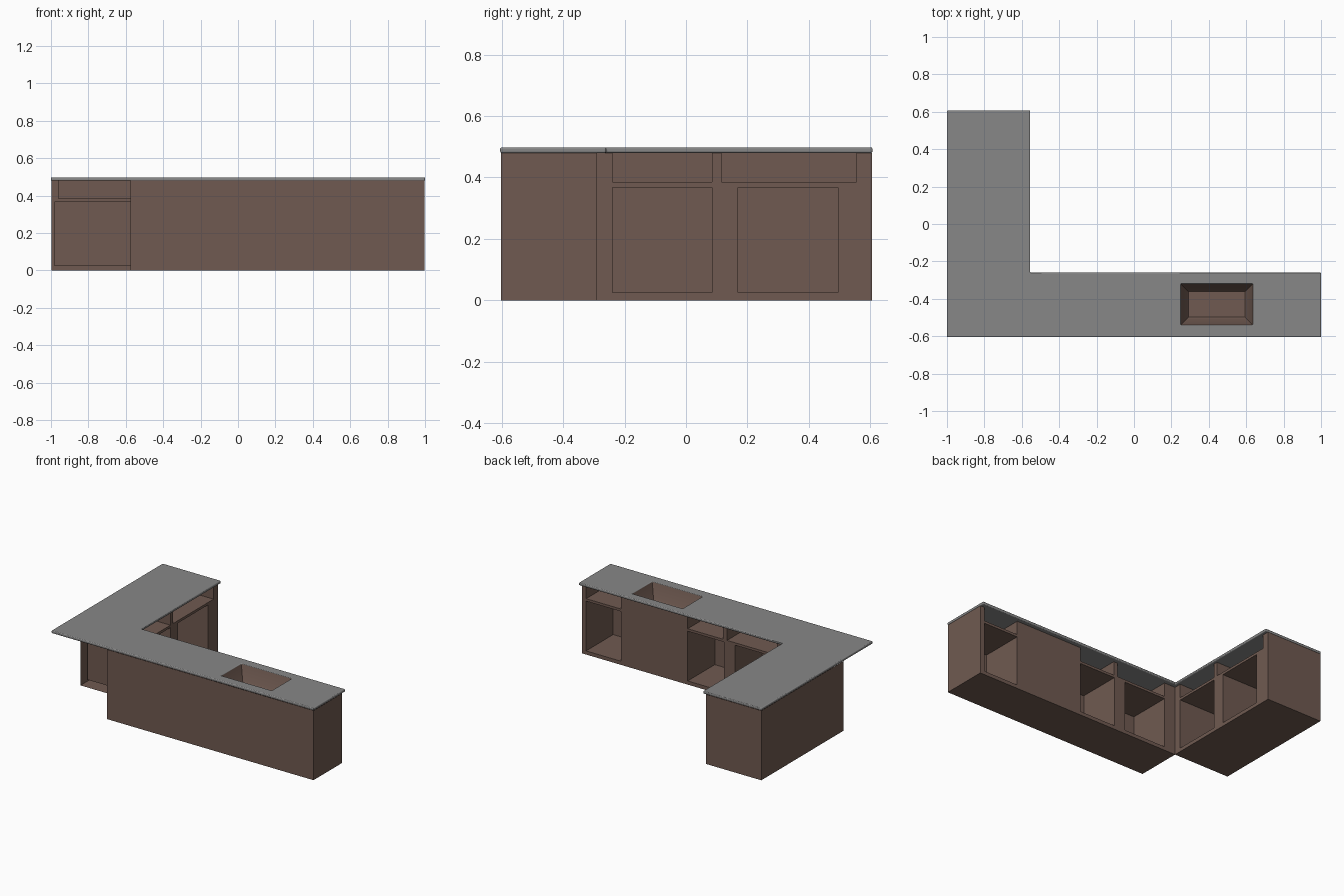
import bpy, bmesh, math
from mathutils import Vector

if "Cube" in bpy.data.objects:
    bpy.data.objects.remove(bpy.data.objects["Cube"])


def material(name, rgb):
    m = bpy.data.materials.new(name)
    m.diffuse_color = (*rgb, 1)
    m.use_nodes = True
    m.node_tree.nodes["Principled BSDF"].inputs["Base Color"].default_value = m.diffuse_color
    return m


BROWN = material("brown wood", (0.16, 0.102, 0.082))
GREY = material("grey stone", (0.245, 0.245, 0.245))
Z0, ZT, ZC = 0.0, 0.48, 0.498


def finish(name, bm, mat, normals=False):
    bmesh.ops.remove_doubles(bm, verts=bm.verts[:], dist=1e-5)
    if normals:
        bmesh.ops.recalc_face_normals(bm, faces=bm.faces[:])
    me = bpy.data.meshes.new(name)
    bm.to_mesh(me)
    bm.free()
    me.materials.append(mat)
    ob = bpy.data.objects.new(name, me)
    bpy.context.collection.objects.link(ob)
    return ob


def quad(bm, pts, toward):
    # quad whose normal points along the given direction
    f = bm.faces.new([bm.verts.new(p) for p in pts])
    f.normal_update()
    if f.normal.dot(Vector(toward)) < 0:
        f.normal_flip()


def cabinet(name, place, length, depth, openings):
    """Open-topped shell. u runs along the front, d into the cabinet.
    The end at u = 0 is left open towards the corner.
    openings: (u0, u1, z0, z1, cavity depth)"""
    bm = bmesh.new()
    o = Vector(place(0, 0, 0))

    def q(pts, n):
        quad(bm, [place(*p) for p in pts], Vector(place(*n)) - o)

    # front face with the openings left out
    us = sorted({0, length, *[v for h in openings for v in h[:2]]})
    zs = sorted({Z0, ZT, *[v for h in openings for v in h[2:4]]})
    for a, b in zip(us, us[1:]):
        for c, e in zip(zs, zs[1:]):
            mu, mz = (a + b) / 2, (c + e) / 2
            if not any(h[0] < mu < h[1] and h[2] < mz < h[3] for h in openings):
                q([(a, 0, c), (b, 0, c), (b, 0, e), (a, 0, e)], (0, -1, 0))
    # back, far end and floor
    L, D = length, depth
    q([(0, D, Z0), (L, D, Z0), (L, D, ZT), (0, D, ZT)], (0, 1, 0))
    q([(L, 0, Z0), (L, D, Z0), (L, D, ZT), (L, 0, ZT)], (1, 0, 0))
    q([(0, 0, Z0), (L, 0, Z0), (L, D, Z0), (0, D, Z0)], (0, 0, -1))
    # recessed cupboards and drawer slots
    for a, b, c, e, d in openings:
        q([(a, d, c), (b, d, c), (b, d, e), (a, d, e)], (0, -1, 0))
        q([(a, 0, c), (a, d, c), (a, d, e), (a, 0, e)], (1, 0, 0))
        q([(b, 0, c), (b, d, c), (b, d, e), (b, 0, e)], (-1, 0, 0))
        q([(a, 0, c), (b, 0, c), (b, d, c), (a, d, c)], (0, 0, 1))
        if e < ZT:
            q([(a, 0, e), (b, 0, e), (b, d, e), (a, d, e)], (0, 0, -1))
    return finish(name, bm, BROWN)


# side run, front faces +x
LOW, HIGH = (0.025, 0.368), (0.385, ZT)
cabinet("side_cabinet", lambda u, d, z: (-0.575 - d, -0.29 + u, z), 0.895, 0.423, [
    (0.05, 0.375, *LOW, 0.405), (0.46, 0.785, *LOW, 0.405),
    (0.05, 0.375, *HIGH, 0.387), (0.405, 0.845, *HIGH, 0.387)])

# main run, front faces +y
cabinet("main_cabinet", lambda u, d, z: (-0.575 + u, -0.29 - d, z), 1.573, 0.313, [
    (0.085, 0.405, *LOW, 0.295), (0.49, 0.765, *LOW, 0.295), (1.275, 1.54, *LOW, 0.295),
    (0.085, 0.465, *HIGH, 0.28), (0.495, 0.765, *HIGH, 0.28), (1.275, 1.54, *HIGH, 0.28)])

# L-shaped worktop with a sink cut-out
bm = bmesh.new()
xs = [-1, -0.555, 0.25, 0.635, 1]
ys = [-0.605, -0.54, -0.32, -0.26, 0.607]
for i in range(4):
    for j in range(4):
        if (j == 3 and i > 0) or (i == 2 and j == 1):
            continue
        quad(bm, [(xs[i + a], ys[j + b], ZT) for a, b in ((0, 0), (1, 0), (1, 1), (0, 1))], (0, 0, -1))
bmesh.ops.remove_doubles(bm, verts=bm.verts[:], dist=1e-5)
ext = bmesh.ops.extrude_face_region(bm, geom=bm.faces[:], use_keep_orig=True)
for v in ext["geom"]:
    if isinstance(v, bmesh.types.BMVert):
        v.co.z = ZC
top = finish("worktop", bm, GREY, True)
bev = top.modifiers.new("rounded edge", 'BEVEL')
bev.width, bev.segments, bev.limit_method = 0.005, 3, 'ANGLE'

# tapered sink basin
bm = bmesh.new()
rings = []
for inset, z in ((0, ZC - 0.005), (0.03, 0.40), (0.042, 0.385)):
    x0, x1, y0, y1 = 0.25 + inset, 0.635 - inset, -0.54 + inset, -0.32 - inset
    rings.append([Vector(p) for p in ((x0, y0, z), (x1, y0, z), (x1, y1, z), (x0, y1, z))])
mid = Vector((0.4425, -0.43, 0))
for lo, hi in zip(rings, rings[1:]):
    for k in range(4):
        n = (k + 1) % 4
        c = (lo[k] + lo[n]) / 2
        quad(bm, [lo[k], lo[n], hi[n], hi[k]], (mid.x - c.x, mid.y - c.y, 0))
quad(bm, rings[-1], (0, 0, 1))
finish("sink_basin", bm, BROWN)

for ob in list(bpy.data.objects):
    bpy.ops.object.select_all(action='DESELECT')
    ob.select_set(True)
    bpy.context.view_layer.objects.active = ob
    bpy.ops.object.shade_smooth_by_angle(angle=math.radians(35))
